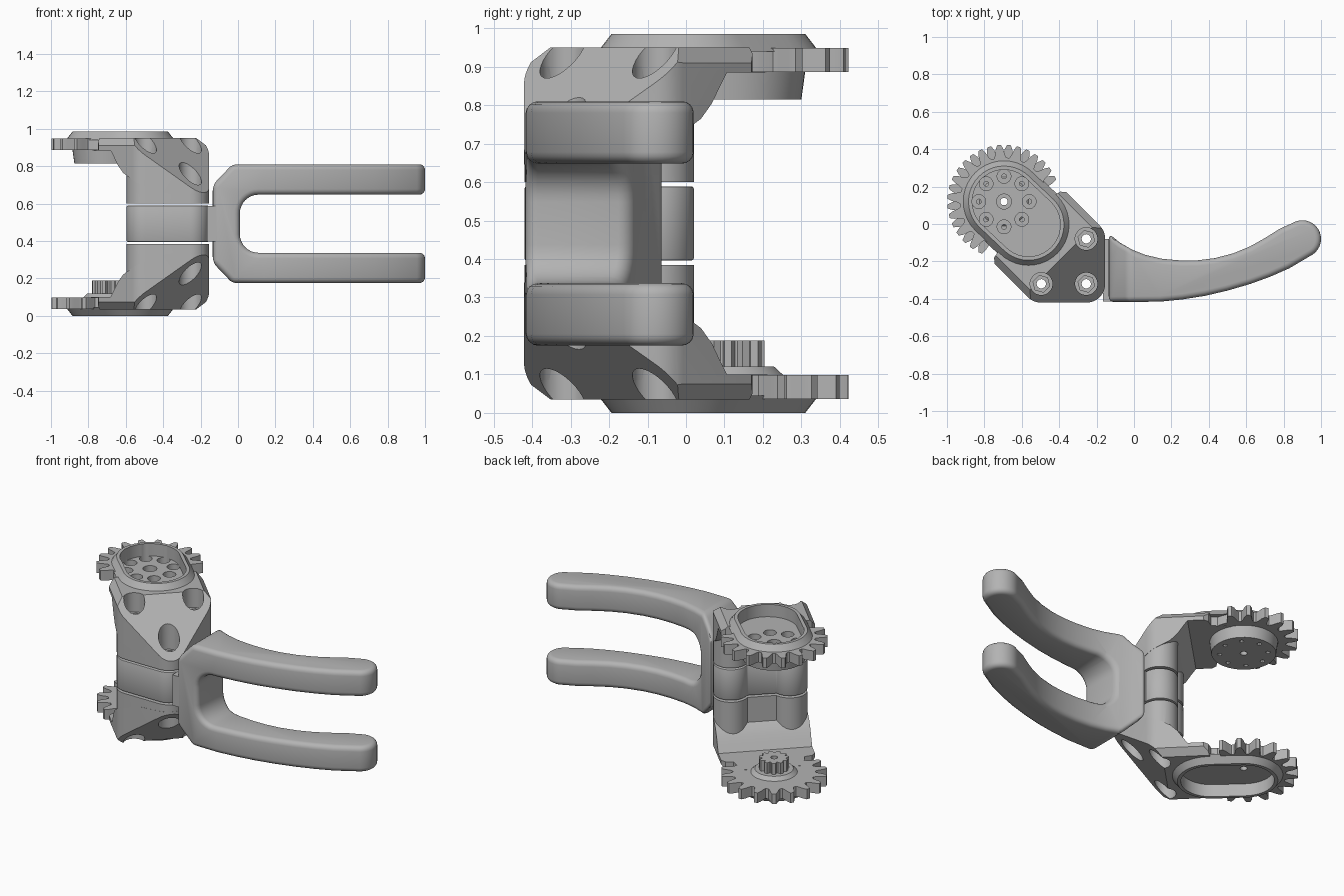
import bpy, bmesh
from math import sin, cos, radians
from mathutils import Matrix

if "Cube" in bpy.data.objects:
    bpy.data.objects.remove(bpy.data.objects["Cube"])

# Single material
grey = bpy.data.materials.new("plain_grey")
grey.use_nodes = True
colour = (0.45, 0.45, 0.45, 1)
grey.diffuse_color = colour
grey.node_tree.nodes["Principled BSDF"].inputs["Base Color"].default_value = colour

HEIGHT = 0.985
# Knuckle frame: origin on the gear axis, local y pointing out of the gear
KNUCKLE = Matrix.Translation((-0.695, 0.12, 0)) @ Matrix.Rotation(radians(45), 4, 'Z')
FLIP = Matrix.Translation((0, 0, HEIGHT)) @ Matrix.Diagonal((1, 1, -1, 1))
SIDEWAYS = Matrix(((0, 0, 1, 0), (1, 0, 0, 0), (0, 1, 0, 0), (0, 0, 0, 1)))
UPRIGHT = Matrix(((1, 0, 0, 0), (0, 0, 1, 0), (0, 1, 0, 0), (0, 0, 0, 1)))
BOLTS = [(0.17, -0.452), (-0.17, -0.452), (0, -0.622)]
parts = []


def arc(cx, cy, r, start, end, n=12):
    angles = [radians(start + (end - start) * i / n) for i in range(n + 1)]
    return [(cx + r * cos(t), cy + r * sin(t)) for t in angles]


def circle(cx, cy, r, n=28):
    return arc(cx, cy, r, 0, 360, n)[:-1]


def capsule(r):
    return arc(0, 0, r, 0, 180, 20) + arc(0.005, -0.18, r, 180, 360, 20)


def prism(name, outline, low, high, matrix, top=None, keep=True):
    """Extrude an outline, optionally lofting to a second one."""
    bm = bmesh.new()
    rings = [[bm.verts.new((x, y, h)) for x, y in pts]
             for pts, h in ((outline, low), (top or outline, high))]
    n = len(outline)
    bm.faces.new(rings[0][::-1])
    bm.faces.new(rings[1])
    for i in range(n):
        j = (i + 1) % n
        bm.faces.new((rings[0][i], rings[0][j], rings[1][j], rings[1][i]))
    bm.transform(matrix)
    bmesh.ops.recalc_face_normals(bm, faces=bm.faces)
    mesh = bpy.data.meshes.new(name)
    bm.to_mesh(mesh)
    bm.free()
    obj = bpy.data.objects.new(name, mesh)
    bpy.context.collection.objects.link(obj)
    if keep:
        mesh.materials.append(grey)
        parts.append(obj)
    return obj


def apply(obj, mod):
    bpy.context.view_layer.objects.active = obj
    bpy.ops.object.modifier_apply(modifier=mod.name)


def carve(objs, operation, outline, low, high, matrix):
    cutter = prism("cutter", outline, low, high, matrix, keep=False)
    cutter.hide_render = True
    for obj in objs:
        mod = obj.modifiers.new("carve", 'BOOLEAN')
        mod.operation, mod.solver, mod.object = operation, 'EXACT', cutter
        apply(obj, mod)
    bpy.data.objects.remove(cutter)


def bevel(obj, width, segments):
    mod = obj.modifiers.new("round", 'BEVEL')
    mod.width, mod.segments = width, segments
    mod.limit_method, mod.angle_limit = 'ANGLE', radians(38)
    mod.use_clamp_overlap = False
    apply(obj, mod)


def gear_outline(centres):
    """Partial gear: teeth at the given angles, plain rim elsewhere."""
    tooth = [(-8, .235), (-6, .25), (-4.2, .28), (-2, .303)]
    tooth += [(-a, r) for a, r in tooth[::-1]]
    pts = [(c + a, r) for c in centres for a, r in tooth]
    first, last = centres[0] + 352, centres[-1] + 8
    pts += [(last + (first - last) * i / 20, .235) for i in range(1, 20)]
    return [(r * cos(radians(a)), r * sin(radians(a))) for a, r in pts]


def pinion_outline(teeth=11):
    pts = []
    for i in range(teeth):
        for f, r in ((0, .068), (.2, .085), (.6, .085), (.8, .068)):
            t = radians(360 * (i + f) / teeth)
            pts.append((r * cos(t), r * sin(t)))
    return pts


# Rounded triangle around the bolts with a groove between the two back ribs
column_plan = (arc(*BOLTS[0], .1, -45, 150, 16) + arc(*BOLTS[1], .1, 30, 225, 16)
               + arc(*BOLTS[2], .1, 225, 315, 10))
right_side = arc(*BOLTS[0], .101, -45, 0, 6) + [
    (.271, -.2), (.25, -.175), (.205, -.165), (.18, -.05)]
arm_plan = (arc(*BOLTS[2], .101, 270, 315, 6) + right_side
            + [(-x, y) for x, y in right_side[::-1]] + arc(*BOLTS[2], .101, 225, 270, 6)[:-1])
arm_profile = [(-.74, .642), (-.432, .95), (0, .95), (0, .885), (-.29, .885), (-.315, .85),
               (-.345, .805), (-.385, .765), (-.45, .73), (-.6, .655)]
arm_section = [(-.3, .5), (.3, .5), (.3, .877), (.235, .951), (-.235, .951), (-.3, .877)]
column_profile = [(-.75, .5), (-.75, .63), (-.45, .93), (-.42, .8), (-.3, .8), (-.3, .5)]

for side in ("upper", "lower"):
    upper = side == "upper"
    frame = KNUCKLE if upper else FLIP @ KNUCKLE

    # Column half and sloping arm
    column = prism(side + "_column", column_plan, .6, .9, frame)
    carve([column], 'INTERSECT', column_profile, -.5, .5, frame @ SIDEWAYS)
    arm = prism(side + "_arm", arm_plan, .55, 1, frame)
    carve([arm], 'INTERSECT', arm_profile, -.5, .5, frame @ SIDEWAYS)
    carve([arm], 'INTERSECT', arm_section, -1, .5, frame @ UPRIGHT)

    # Toothed plate and chamfered rim
    if upper:
        angles = [90 + 20 * k for k in range(-5, 6)]
    else:
        angles = [100 + 20 * k for k in range(-6, 6)]
    gear = prism(side + "_gear", gear_outline(angles), .886, .949, frame)
    rim = prism(side + "_rim", capsule(.225), .94, HEIGHT, frame, top=capsule(.19))
    hubs = [gear, rim, arm]

    # Inner hub: flanged disc above, pinion below
    if upper:
        hubs.append(prism("hub_disc", circle(0, 0, .18, 48), .815, .888, frame,
                          top=circle(0, 0, .19, 48)))
    else:
        hubs.append(prism("pinion_collar", circle(0, 0, .11), .865, .888, frame,
                          top=circle(0, 0, .135)))
        hubs.append(prism("pinion", pinion_outline(), .797, .87, frame))

    # Oblong pocket and hub holes
    carve(hubs[:3], 'DIFFERENCE', capsule(.17), .908, 1.1, frame)
    carve(hubs, 'DIFFERENCE', circle(0, 0, .02, 16), .7, 1.1, frame)
    if upper:
        carve(hubs, 'DIFFERENCE', circle(0, 0, .04), .865, 1.1, frame)
        for i in range(8):
            t = radians(45 * i + 45)
            x, y = .135 * cos(t), .135 * sin(t)
            carve(hubs, 'DIFFERENCE', circle(x, y, .037, 20), .865, 1.1, frame)
            carve(hubs, 'DIFFERENCE', circle(x, y, .013, 10), .7, 1.1, frame)

    # Stepped bolt holes with hexagonal seats
    for x, y in BOLTS:
        floor = .66 if y < -.5 else .83
        for outline, low in ((circle(x, y, .06), floor),
                             (circle(x, y, .046, 6), floor - .03),
                             (circle(x, y, .025, 16), .4)):
            carve([column, arm], 'DIFFERENCE', outline, low, 1.1, frame)

# Middle clamp between the column halves
clamp = prism("middle_clamp", column_plan, .396, .589, KNUCKLE)
bevel(clamp, .006, 2)
for x, y in BOLTS:
    carve([clamp], 'DIFFERENCE', circle(x, y, .025, 16), .3, .7, KNUCKLE)
bridge = [(-.165, -.415), (-.1, -.415), (-.1, -.08), (-.165, -.08)]
prism("fork_bridge", bridge, .397, .588, Matrix())

# Curved two-pronged fork
fork_plan = [(-.135, -.05), (-.075, -.1), (-.01, -.137), (.06, -.165), (.15, -.186),
             (.25, -.195), (.34, -.194), (.43, -.183), (.53, -.157), (.62, -.12),
             (.7, -.075), (.78, -.025)]
fork_plan += arc(.9, -.08, .1, 122, -55, 16)
fork_plan += [(.83, -.237), (.73, -.281), (.62, -.321), (.5, -.356), (.38, -.384),
              (.26, -.403), (.14, -.415), (-.135, -.418)]
half = [(-.135, .285), (-.03, .175), (1.1, .175), (1.1, .337)]
half += arc(.11, .437, .1, 270, 180, 8)
fork_profile = half + [(x, HEIGHT - z) for x, z in half[::-1]]
fork = prism("fork", fork_plan, 0, 1, Matrix())
carve([fork], 'INTERSECT', fork_profile, -1, 1, UPRIGHT)
bevel(fork, .03, 4)

# Smooth curved surfaces, keep edges sharp
bpy.ops.object.select_all(action='DESELECT')
for obj in parts:
    obj.select_set(True)
bpy.context.view_layer.objects.active = parts[0]
bpy.ops.object.shade_smooth_by_angle(angle=radians(35))
